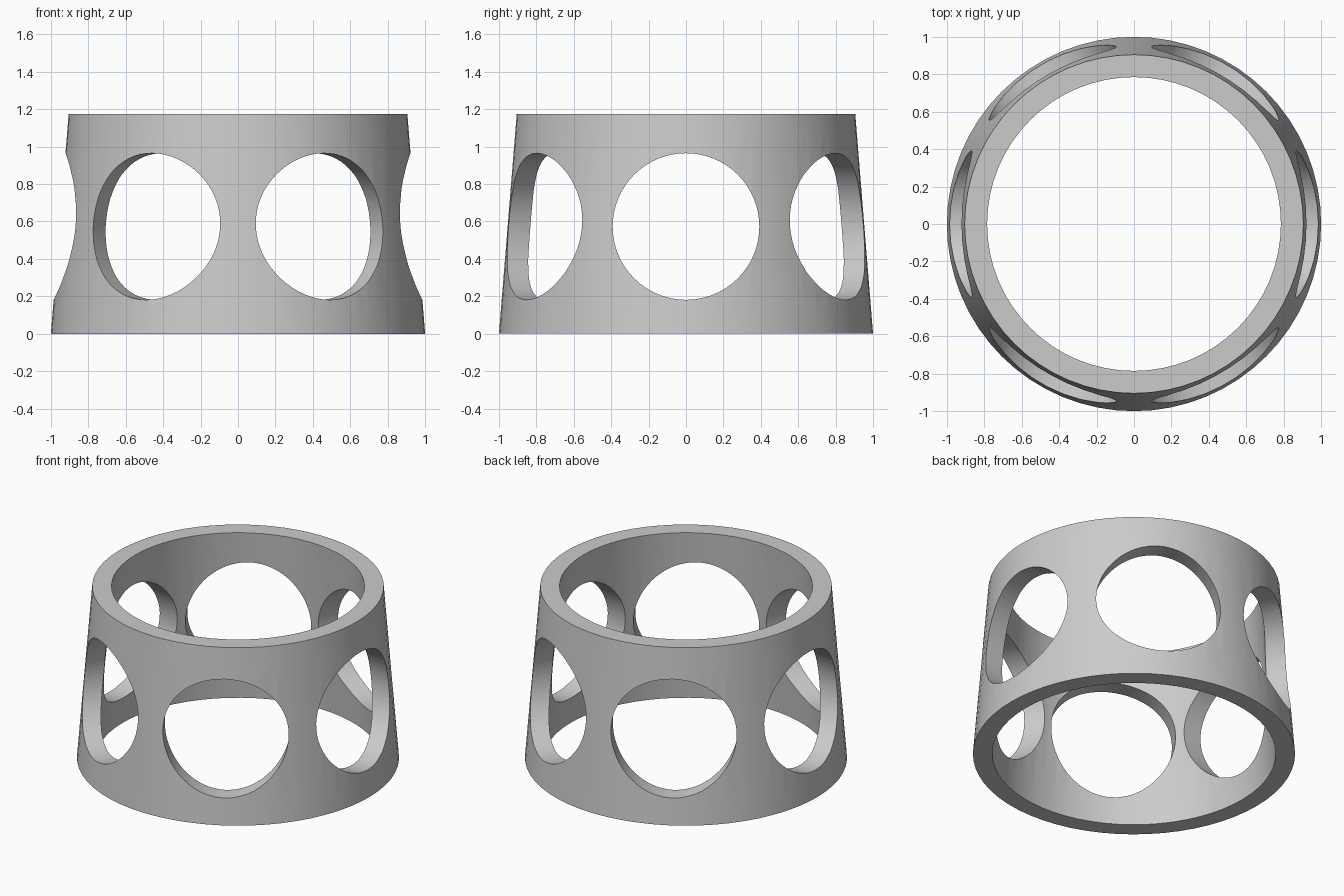
import bpy
import bmesh
import math

SIDES = 64
HEIGHT = 1.175
HOLES = 6

if "Cube" in bpy.data.objects:
    bpy.data.objects.remove(bpy.data.objects["Cube"], do_unlink=True)

grey = bpy.data.materials.new("plain grey")
grey.use_nodes = True
colour = (0.6, 0.6, 0.6, 1)
grey.diffuse_color = colour
grey.node_tree.nodes["Principled BSDF"].inputs["Base Color"].default_value = colour


def make_object(name, bm):
    bmesh.ops.recalc_face_normals(bm, faces=bm.faces)
    mesh = bpy.data.meshes.new(name)
    bm.to_mesh(mesh)
    bm.free()
    mesh.materials.append(grey)
    obj = bpy.data.objects.new(name, mesh)
    bpy.context.collection.objects.link(obj)
    return obj


# Tapered ring: a closed wall profile swept around the z axis
profile = [(1.0, 0), (0.905, HEIGHT), (0.785, HEIGHT), (0.88, 0)]
bm = bmesh.new()
loops = []
for i in range(SIDES):
    a = math.tau * i / SIDES
    loops.append([bm.verts.new((r * math.cos(a), r * math.sin(a), z)) for r, z in profile])
for i in range(SIDES):
    here, there = loops[i], loops[(i + 1) % SIDES]
    for j in range(4):
        k = (j + 1) % 4
        bm.faces.new((here[j], there[j], there[k], here[k]))
ring = make_object("tapered_ring", bm)

# Horizontal drill for each round window
cutters = []
for i in range(HOLES):
    bm = bmesh.new()
    bmesh.ops.create_cone(bm, cap_ends=True, segments=SIDES, radius1=0.392, radius2=0.392, depth=0.8)
    drill = make_object("window_cutter", bm)
    drill.rotation_euler = (0, math.pi / 2, math.tau * i / HOLES)
    a = math.tau * i / HOLES
    drill.location = (0.9 * math.cos(a), 0.9 * math.sin(a), 0.573)
    drill.hide_render = True
    cutters.append(drill)
    cut = ring.modifiers.new("window", 'BOOLEAN')
    cut.operation = 'DIFFERENCE'
    cut.solver = 'EXACT'
    cut.object = drill

# Apply the cuts, drop the drills and smooth the curved walls
bpy.ops.object.select_all(action='DESELECT')
ring.select_set(True)
bpy.context.view_layer.objects.active = ring
for name in [m.name for m in ring.modifiers]:
    bpy.context.view_layer.update()
    bpy.ops.object.modifier_apply(modifier=ring.modifiers[0].name)
for drill in cutters:
    bpy.data.objects.remove(drill, do_unlink=True)
bpy.ops.object.shade_smooth_by_angle(angle=math.radians(30))
